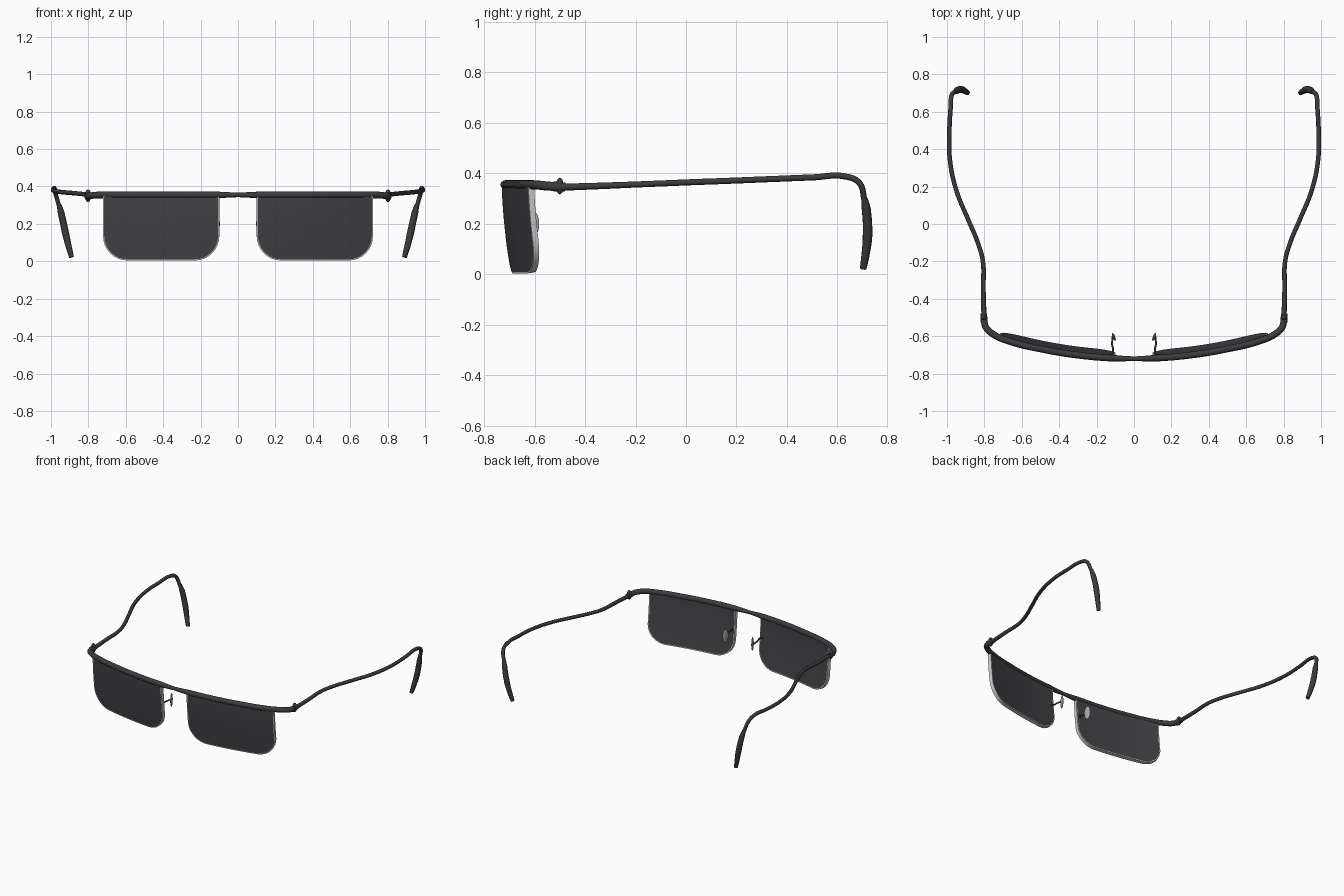
import bpy, bmesh, math

if "Cube" in bpy.data.objects:
    bpy.data.objects.remove(bpy.data.objects["Cube"], do_unlink=True)


def material(name, colour):
    m = bpy.data.materials.new(name)
    m.use_nodes = True
    rgba = (*colour, 1)
    m.diffuse_color = rgba
    m.node_tree.nodes["Principled BSDF"].inputs["Base Color"].default_value = rgba
    return m


FRAME = material("dark frame", (0.045, 0.043, 0.048))
LENS = material("smoked lens", (0.055, 0.053, 0.059))
RIM = material("pale lens edge", (0.6, 0.6, 0.62))
PAD = material("grey nose pad", (0.36, 0.37, 0.38))


def activate(obj):
    bpy.ops.object.select_all(action="DESELECT")
    obj.select_set(True)
    bpy.context.view_layer.objects.active = obj


def tube(name, points, mat, bevel_res=4):
    """Round tube through (x, y, z, radius) points, turned into a mesh."""
    cu = bpy.data.curves.new(name, "CURVE")
    cu.dimensions = "3D"
    cu.bevel_depth = 1.0
    cu.bevel_resolution = bevel_res
    cu.resolution_u = 8
    cu.use_fill_caps = True
    sp = cu.splines.new("BEZIER")
    sp.bezier_points.add(len(points) - 1)
    for bp, (x, y, z, r) in zip(sp.bezier_points, points):
        bp.co = (x, y, z)
        bp.radius = r
        bp.handle_left_type = bp.handle_right_type = "AUTO"
    cu.materials.append(mat)
    obj = bpy.data.objects.new(name, cu)
    bpy.context.collection.objects.link(obj)
    activate(obj)
    bpy.ops.object.convert(target="MESH")
    bpy.ops.object.shade_smooth_by_angle(angle=math.radians(50))


def ellipsoid(name, loc, scale, mat, turn=0):
    bpy.ops.mesh.primitive_uv_sphere_add(segments=20, ring_count=12, location=loc,
                                         rotation=(0, 0, turn))
    obj = bpy.context.object
    obj.name = name
    obj.scale = scale
    obj.data.materials.append(mat)
    bpy.ops.object.shade_smooth_by_angle(angle=math.radians(60))


def bow(x):
    """Front curve shared by the brow bar and the lenses."""
    return -0.72 + 0.208 * x * x


# Brow bar, slim at the bridge and wrapping back at the corners
half = [(x, bow(x), 0.355, 0.018) for x in (0.12, 0.3, 0.5, 0.66)]
half += [(0.755, -0.588, 0.354, 0.018), (0.793, -0.55, 0.35, 0.018), (0.802, -0.5, 0.347, 0.017)]
left_half = [(-x, y, z, r) for x, y, z, r in reversed(half)]
tube("brow_bar", left_half + [(0, bow(0), 0.355, 0.012)] + half, FRAME)

# Lens outline: straight top, rounded lower corners
X0, X1, TOP, LOW, CORNER, ROWS, EDGE = 0.1, 0.718, 0.35, 0.006, 0.13, 10, 0.006
STEPS = 8


def lens_columns(d):
    """Pairs of x and lower z across the lens, inset by d."""
    r = CORNER - d
    arc = [math.pi / 2 * i / STEPS for i in range(STEPS + 1)]
    cols = [(X0 + d + r * (1 - math.cos(a)), LOW + d + r * (1 - math.sin(a))) for a in arc]
    a0, a1 = X0 + CORNER, X1 - CORNER
    cols += [(a0 + (a1 - a0) * i / 10, LOW + d) for i in range(1, 10)]
    cols += [(X1 - d - r * (1 - math.cos(a)), LOW + d + r * (1 - math.sin(a)))
             for a in reversed(arc)]
    return cols


def lens(name, side):
    bm = bmesh.new()

    def point(col, j, d):
        x, low = col
        z = low + (TOP - d - low) * j / ROWS
        lean = 0.035 * ((TOP - z) / TOP) ** 1.5
        return bm.verts.new((side * x, bow(x) + lean, z))

    inner = [[point(c, j, EDGE) for j in range(ROWS + 1)] for c in lens_columns(EDGE)]
    n = len(inner)
    for i in range(n - 1):
        for j in range(ROWS):
            bm.faces.new((inner[i][j], inner[i + 1][j], inner[i + 1][j + 1], inner[i][j + 1]))
    # Pale border around the tinted area
    loop = [(i, 0) for i in range(n)] + [(n - 1, j) for j in range(1, ROWS + 1)]
    loop += [(i, ROWS) for i in range(n - 2, -1, -1)] + [(0, j) for j in range(ROWS - 1, 0, -1)]
    cols = lens_columns(0)
    outer = [point(cols[i], j, 0) for i, j in loop]
    for k, (i, j) in enumerate(loop):
        m = (k + 1) % len(loop)
        i2, j2 = loop[m]
        f = bm.faces.new((outer[k], outer[m], inner[i2][j2], inner[i][j]))
        f.material_index = 1
    bmesh.ops.recalc_face_normals(bm, faces=bm.faces)
    me = bpy.data.meshes.new(name)
    bm.to_mesh(me)
    bm.free()
    me.materials.append(LENS)
    me.materials.append(RIM)
    obj = bpy.data.objects.new(name, me)
    bpy.context.collection.objects.link(obj)
    activate(obj)
    mod = obj.modifiers.new("thickness", "SOLIDIFY")
    mod.thickness = 0.024
    mod.offset = 0
    mod.material_offset_rim = 1
    bpy.ops.object.modifier_apply(modifier=mod.name)
    bpy.ops.object.shade_smooth_by_angle(angle=math.radians(35))


# Temple arm and ear tip paths for the +x side
ARM = [(0.802, -0.5, 0.345, 0.014), (0.806, -0.35, 0.35, 0.013), (0.808, -0.2, 0.356, 0.012),
       (0.835, -0.1, 0.36, 0.012), (0.885, 0.02, 0.365, 0.012), (0.95, 0.18, 0.371, 0.012),
       (0.985, 0.35, 0.378, 0.012), (0.987, 0.5, 0.384, 0.012), (0.98, 0.63, 0.388, 0.012),
       (0.976, 0.685, 0.364, 0.012), (0.958, 0.706, 0.3, 0.012), (0.952, 0.71, 0.28, 0.012)]
TIP = [(0.956, 0.707, 0.3, 0.013), (0.946, 0.714, 0.26, 0.018), (0.922, 0.719, 0.15, 0.019),
       (0.903, 0.71, 0.07, 0.016), (0.89, 0.702, 0.022, 0.013)]

for label, s in (("left", 1), ("right", -1)):
    def flip(path):
        return [(s * x, y, z, r) for x, y, z, r in path]

    lens(label + "_lens", s)
    tube(label + "_temple_arm", flip(ARM), FRAME)
    tube(label + "_ear_tip", flip(TIP), FRAME)

    # Hinge knuckle and sleeve
    ellipsoid(label + "_hinge_knuckle", (s * 0.802, -0.5, 0.35), (0.017, 0.015, 0.033), FRAME)
    tube(label + "_hinge_sleeve",
         flip([(0.802, -0.525, 0.348, 0.02), (0.803, -0.478, 0.346, 0.017)]), FRAME)

    # Nose pad on a bent wire
    tube(label + "_pad_wire",
         flip([(0.125, -0.7, 0.21, 0.005), (0.113, -0.685, 0.212, 0.005),
               (0.117, -0.64, 0.205, 0.005), (0.114, -0.603, 0.2, 0.005)]), FRAME, 2)
    ellipsoid(label + "_nose_pad", (s * 0.108, -0.603, 0.2), (0.007, 0.023, 0.048), PAD,
              turn=s * math.radians(-22))
